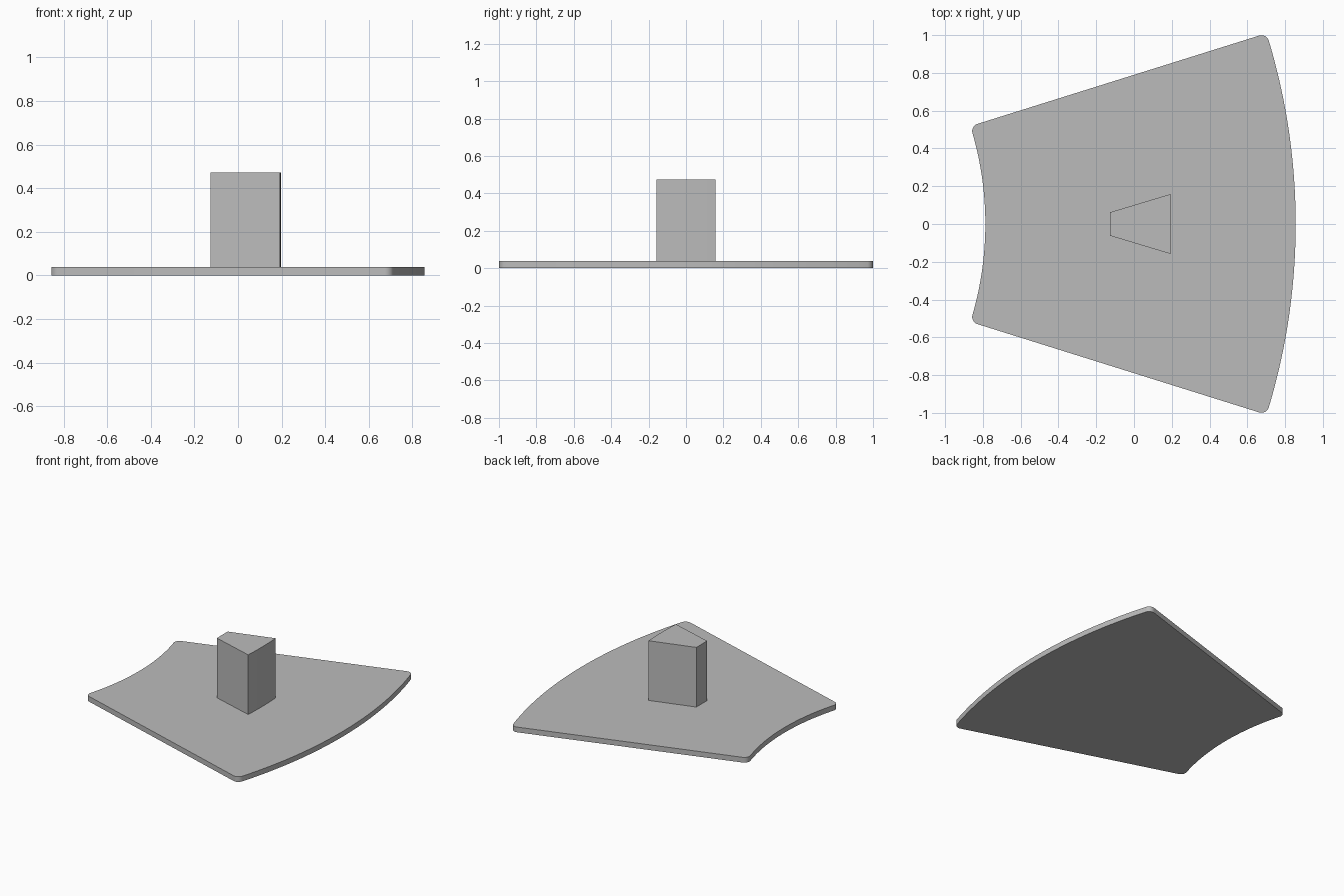
import bpy, bmesh
from math import asin, sin, cos, radians, pi

cube = bpy.data.objects.get("Cube")
if cube:
    bpy.data.objects.remove(cube)

GREY = (0.5, 0.5, 0.5)
mat = bpy.data.materials.new("plain grey")
mat.use_nodes = True
mat.diffuse_color = (*GREY, 1)
mat.node_tree.nodes["Principled BSDF"].inputs["Base Color"].default_value = (*GREY, 1)


def arc(cx, cy, r, start, end, steps):
    """Points along a circular arc."""
    angles = [start + (end - start) * i / steps for i in range(steps + 1)]
    return [(cx + r * cos(a), cy + r * sin(a)) for a in angles]


def extrude(name, outline, bottom, top):
    """Solid prism from a counter-clockwise outline."""
    bm = bmesh.new()
    base = bm.faces.new([bm.verts.new((x, y, bottom)) for x, y in outline])
    side = bmesh.ops.extrude_face_region(bm, geom=[base], use_keep_orig=True)["geom"]
    for v in side:
        if isinstance(v, bmesh.types.BMVert):
            v.co.z = top
    bmesh.ops.recalc_face_normals(bm, faces=bm.faces)
    mesh = bpy.data.meshes.new(name)
    bm.to_mesh(mesh)
    bm.free()
    mesh.materials.append(mat)
    obj = bpy.data.objects.new(name, mesh)
    bpy.context.collection.objects.link(obj)
    bpy.ops.object.select_all(action="DESELECT")
    obj.select_set(True)
    bpy.context.view_layer.objects.active = obj
    bpy.ops.object.shade_smooth_by_angle(angle=radians(30))
    return obj


# Base plate: ring sector with rounded corners
APEX, INNER, OUTER = -2.52, 1.733, 3.376
HALF, ROUND, THICK = radians(17.4), 0.04, 0.038


def corner(ring, start, end):
    tilt = HALF - asin(ROUND / ring)
    return arc(APEX + ring * cos(tilt), ring * sin(tilt), ROUND,
               start(tilt), end(tilt), 8)


outer_tilt = HALF - asin(ROUND / (OUTER - ROUND))
inner_tilt = HALF - asin(ROUND / (INNER + ROUND))
upper = arc(APEX, 0, OUTER, 0, outer_tilt, 24)[:-1]
upper += corner(OUTER - ROUND, lambda t: t, lambda t: HALF + pi / 2)
upper += corner(INNER + ROUND, lambda t: HALF + pi / 2, lambda t: t + pi)
upper += arc(APEX, 0, INNER, inner_tilt, 0, 24)[1:]
lower = [(x, -y) for x, y in reversed(upper[1:-1])]
extrude("base_plate", upper + lower, 0, THICK)

# Post: wedge block with a gently bowed wide face
bow = asin(0.158 / 2.717)
post = arc(APEX, 0, 2.717, -bow, bow, 12) + [(-0.127, 0.062), (-0.127, -0.062)]
extrude("post", post, THICK, 0.473)
